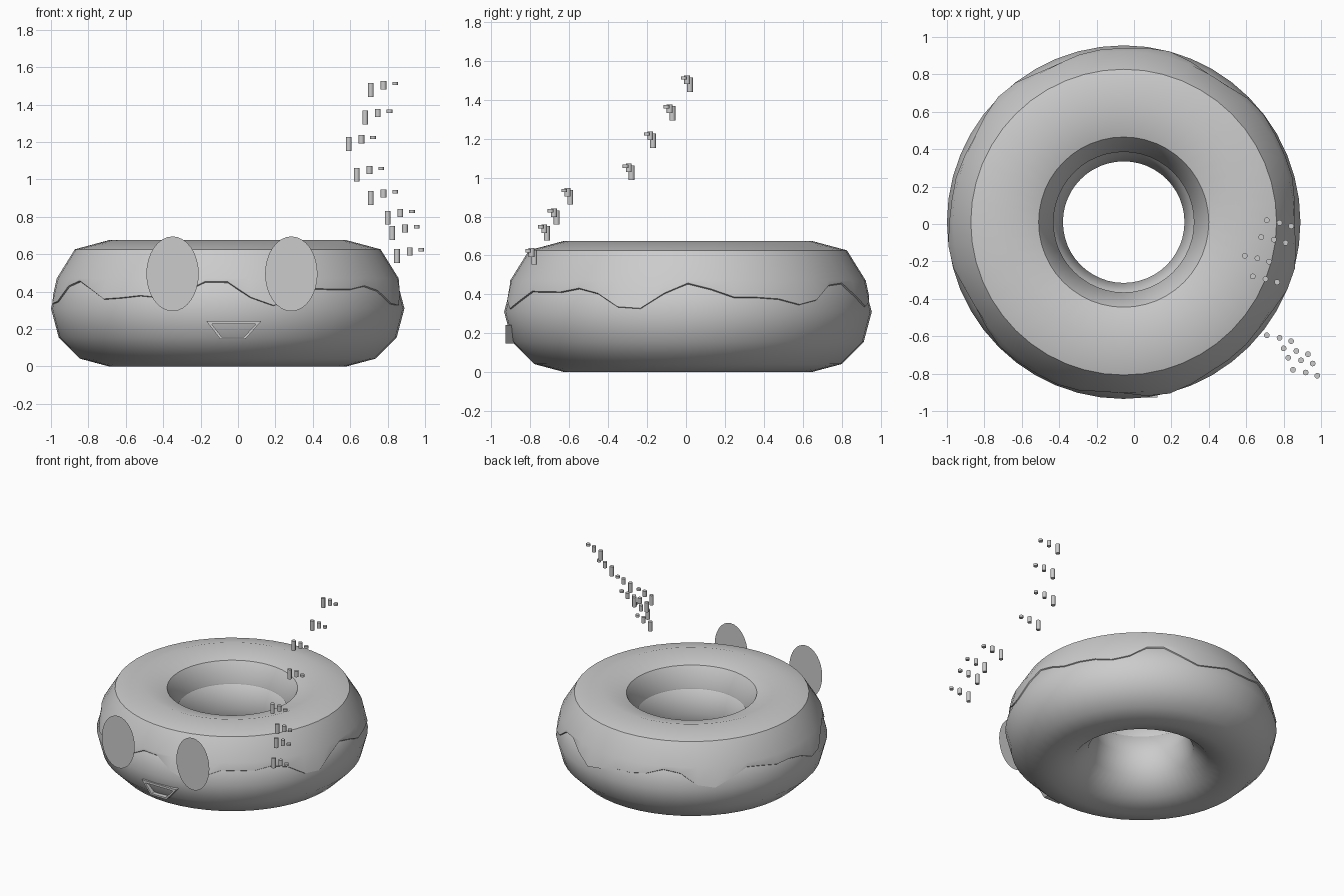
import bpy, bmesh
from math import sin, cos, radians, pi

if "Cube" in bpy.data.objects:
    bpy.data.objects.remove(bpy.data.objects["Cube"])

CX, CY, CZ = -0.055, 0.01, 0.31      # ring centre
MAJOR, MINOR, SEG = 0.635, 0.31, 48


def add_object(name, bm, smooth=True):
    bmesh.ops.recalc_face_normals(bm, faces=bm.faces)
    me = bpy.data.meshes.new(name)
    bm.to_mesh(me)
    bm.free()
    ob = bpy.data.objects.new(name, me)
    bpy.context.collection.objects.link(ob)
    if smooth:
        bpy.ops.object.select_all(action='DESELECT')
        ob.select_set(True)
        bpy.context.view_layer.objects.active = ob
        bpy.ops.object.shade_smooth_by_angle(angle=radians(40))
    return ob


# Dough: 12-sided ring
bpy.ops.mesh.primitive_torus_add(major_segments=SEG, minor_segments=12, major_radius=MAJOR,
                                 minor_radius=MINOR, location=(CX, CY, CZ))
dough = bpy.context.object
dough.name = "dough"
bpy.ops.object.shade_smooth()


# Icing: shell following the dough section, with a wavy dripping outer edge
def section(phi, off):
    r = MINOR * cos(radians(15)) / cos(radians(phi % 30 - 15)) + off
    return MAJOR + r * cos(radians(phi)), CZ + r * sin(radians(phi))


def drip_end(t):
    wave = 0.6 * sin(7 * t + 0.9) + 0.4 * sin(12 * t + 2.0)
    return max(3, min(28, 16 + 15 * wave))


bm = bmesh.new()
cols = []
for i in range(SEG):
    t = 2 * pi * i / SEG
    e = drip_end(t)
    prof = [(e - 1, -0.01), (e, 0.008), (30, 0.012), (60, 0.055), (90, 0.055),
            (120, 0.05), (146, 0.008), (149, -0.01)]
    col = []
    for phi, off in prof:
        R, z = section(phi, off)
        col.append(bm.verts.new((CX + R * cos(t), CY + R * sin(t), z)))
    cols.append(col)
for i in range(SEG):
    a, b = cols[i], cols[(i + 1) % SEG]
    for k in range(len(a) - 1):
        bm.faces.new((a[k], b[k], b[k + 1], a[k + 1]))
add_object("icing", bm)

# Eyes: flat upright ovals in front of the ring
for side, x in (("left", -0.35), ("right", 0.285)):
    bm = bmesh.new()
    bm.faces.new([bm.verts.new((x + 0.14 * cos(2 * pi * i / 32), -0.955,
                                0.495 + 0.2 * sin(2 * pi * i / 32))) for i in range(32)])
    add_object(side + "_eye", bm, False)

# Mouth: trapezoid frame
outer = [(-0.17, 0.243), (0.125, 0.243), (0.04, 0.146), (-0.095, 0.146)]
inner = [(-0.14, 0.226), (0.095, 0.226), (0.032, 0.158), (-0.087, 0.158)]
bm = bmesh.new()
loops = [[bm.verts.new((x, y, z)) for x, z in pts]
         for pts, y in ((outer, -0.927), (inner, -0.927), (inner, -0.87), (outer, -0.87))]
for k in range(4):
    a, b = loops[k], loops[(k + 1) % 4]
    for i in range(4):
        j = (i + 1) % 4
        bm.faces.new((a[i], a[j], b[j], b[i]))
add_object("mouth", bm, False)

# Sprinkles: falling groups of a long, a medium and a short rod
groups = [(0.71, 0.02, 1.478), (0.68, -0.07, 1.33), (0.592, -0.17, 1.19), (0.635, -0.28, 1.025),
          (0.71, -0.595, 0.90), (0.80, -0.665, 0.795), (0.825, -0.715, 0.713), (0.85, -0.78, 0.59)]
rods = [(0, 0, 0, 0.074), (0.068, -0.014, 0.025, 0.044), (0.13, -0.031, 0.034, 0.017)]
for g, (x, y, z) in enumerate(groups):
    for k, (dx, dy, dz, h) in enumerate(rods):
        bpy.ops.mesh.primitive_cylinder_add(vertices=20, radius=0.015, depth=h,
                                            location=(x + dx, y + dy, z + dz))
        bpy.context.object.name = f"sprinkle_{g + 1}_{k + 1}"
        bpy.ops.object.shade_smooth_by_angle(angle=radians(40))
